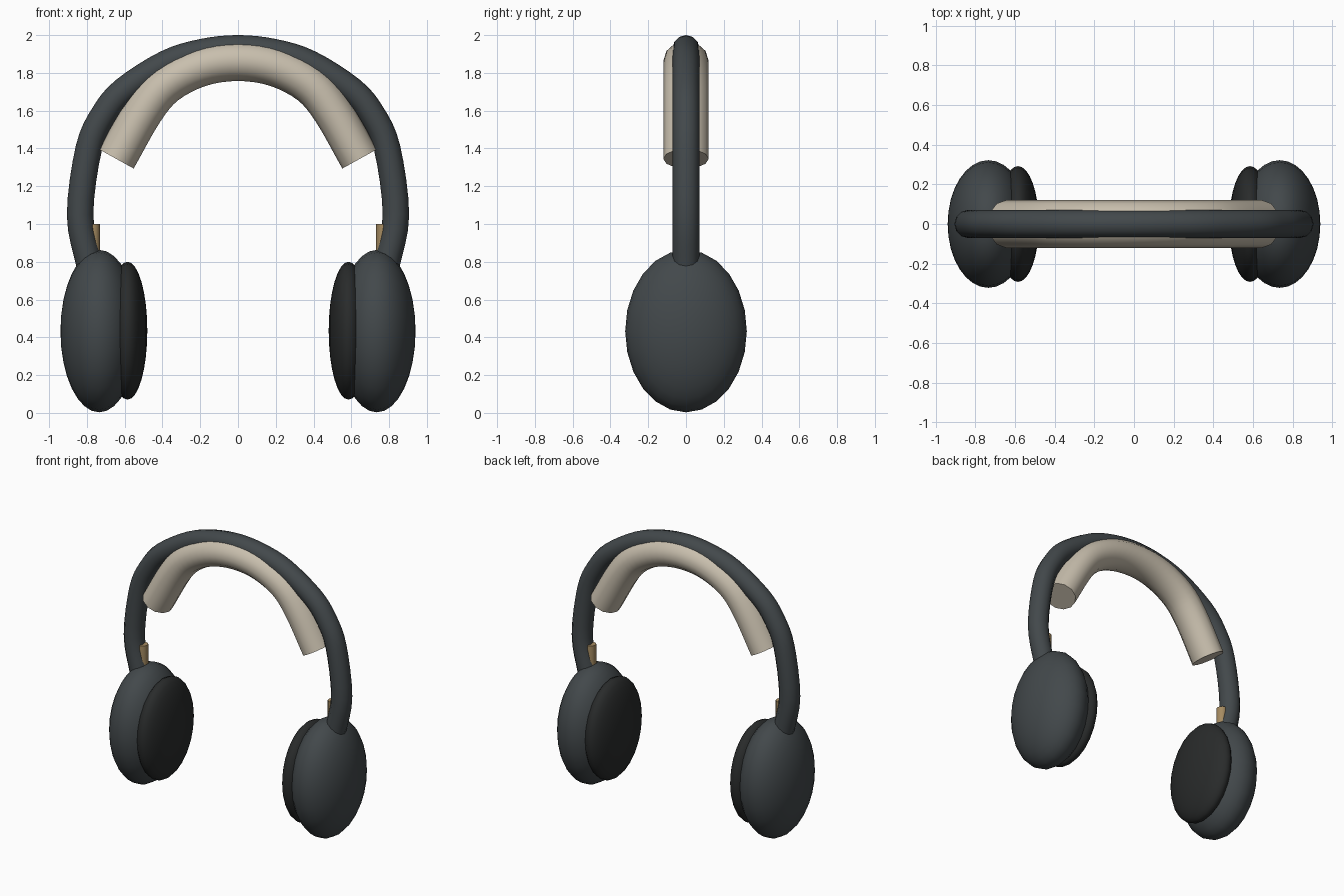
import bpy, bmesh, math
from mathutils import Vector, Matrix

if "Cube" in bpy.data.objects:
    bpy.data.objects.remove(bpy.data.objects["Cube"])


def material(name, rgb):
    m = bpy.data.materials.new(name)
    m.diffuse_color = (*rgb, 1)
    m.use_nodes = True
    m.node_tree.nodes["Principled BSDF"].inputs["Base Color"].default_value = m.diffuse_color
    return m


DARK = material("dark_shell", (0.055, 0.065, 0.07))
BLACK = material("black_cushion", (0.022, 0.024, 0.024))
CREAM = material("cream_padding", (0.58, 0.52, 0.42))
BRASS = material("brass", (0.38, 0.26, 0.12))


def finish(bm, name, mat, angle=45):
    bmesh.ops.recalc_face_normals(bm, faces=bm.faces)
    me = bpy.data.meshes.new(name)
    bm.to_mesh(me)
    bm.free()
    me.materials.append(mat)
    ob = bpy.data.objects.new(name, me)
    bpy.context.collection.objects.link(ob)
    bpy.ops.object.select_all(action='DESELECT')
    ob.select_set(True)
    bpy.context.view_layer.objects.active = ob
    bpy.ops.object.shade_smooth_by_angle(angle=math.radians(angle))
    return ob


def smooth_path(half, steps):
    """Mirror a half path (x, z) across x = 0 and smooth it with a Catmull-Rom spline."""
    pts = [Vector((-x, 0, z)) for x, z in half]
    pts += [Vector((x, 0, z)) for x, z in reversed(half[:-1])]
    ext = [2 * pts[0] - pts[1]] + pts + [2 * pts[-1] - pts[-2]]
    out = []
    for a, b, c, d in zip(ext, ext[1:], ext[2:], ext[3:]):
        for i in range(steps):
            t = i / steps
            out.append(0.5 * (2 * b + (c - a) * t + (2 * a - 5 * b + 4 * c - d) * t * t
                              + (3 * b - a - 3 * c + d) * t ** 3))
    return out + [pts[-1]]


def tube(name, half, depth, width, sides, mat, steps=4):
    """Sweep an ellipse (depth in the arch plane, width along y) along the arch."""
    path = smooth_path(half, steps)
    bm = bmesh.new()
    rings = []
    for i, p in enumerate(path):
        t = (path[min(i + 1, len(path) - 1)] - path[max(i - 1, 0)]).normalized()
        n = Vector((-t.z, 0, t.x))
        rings.append([bm.verts.new(p + n * depth * math.cos(a) + Vector((0, width * math.sin(a), 0)))
                      for a in (2 * math.pi * k / sides for k in range(sides))])
    for r, s in zip(rings, rings[1:]):
        for k in range(sides):
            j = (k + 1) % sides
            bm.faces.new((r[k], r[j], s[j], s[k]))
    bm.faces.new(rings[0])
    bm.faces.new(rings[-1])
    return finish(bm, name, mat)


def ellipsoid(name, loc, radii, mat):
    bm = bmesh.new()
    # sphere poles lie along x
    bmesh.ops.create_uvsphere(bm, u_segments=24, v_segments=16, radius=1,
                              matrix=Matrix.Rotation(math.pi / 2, 4, 'Y'))
    bmesh.ops.scale(bm, vec=radii, verts=bm.verts)
    bmesh.ops.translate(bm, vec=loc, verts=bm.verts)
    return finish(bm, name, mat)


# Headband arch and the padding beneath it
tube("headband", [(0.765, 0.70), (0.79, 0.80), (0.836, 1.05), (0.79, 1.40), (0.71, 1.58),
                  (0.60, 1.71), (0.38, 1.85), (0.19, 1.91), (0, 1.93)],
     0.07, 0.071, 12, DARK)
tube("headband_padding", [(0.645, 1.345), (0.50, 1.60), (0.38, 1.74), (0.20, 1.833), (0, 1.863)],
     0.106, 0.12, 12, CREAM)

# Ear cups, cushions and adjusting posts on both sides
for side, s in (("left", -1), ("right", 1)):
    ellipsoid(side + "_ear_cup", (s * 0.735, 0, 0.433), (0.205, 0.322, 0.43), DARK)
    ellipsoid(side + "_ear_cushion", (s * 0.585, 0, 0.435), (0.105, 0.292, 0.365), BLACK)
    bm = bmesh.new()
    bmesh.ops.create_cone(bm, cap_ends=True, segments=12, radius1=0.036, radius2=0.036, depth=0.26,
                          matrix=Matrix.Translation((s * 0.767, 0, 0.87)))
    finish(bm, side + "_adjusting_post", BRASS)
